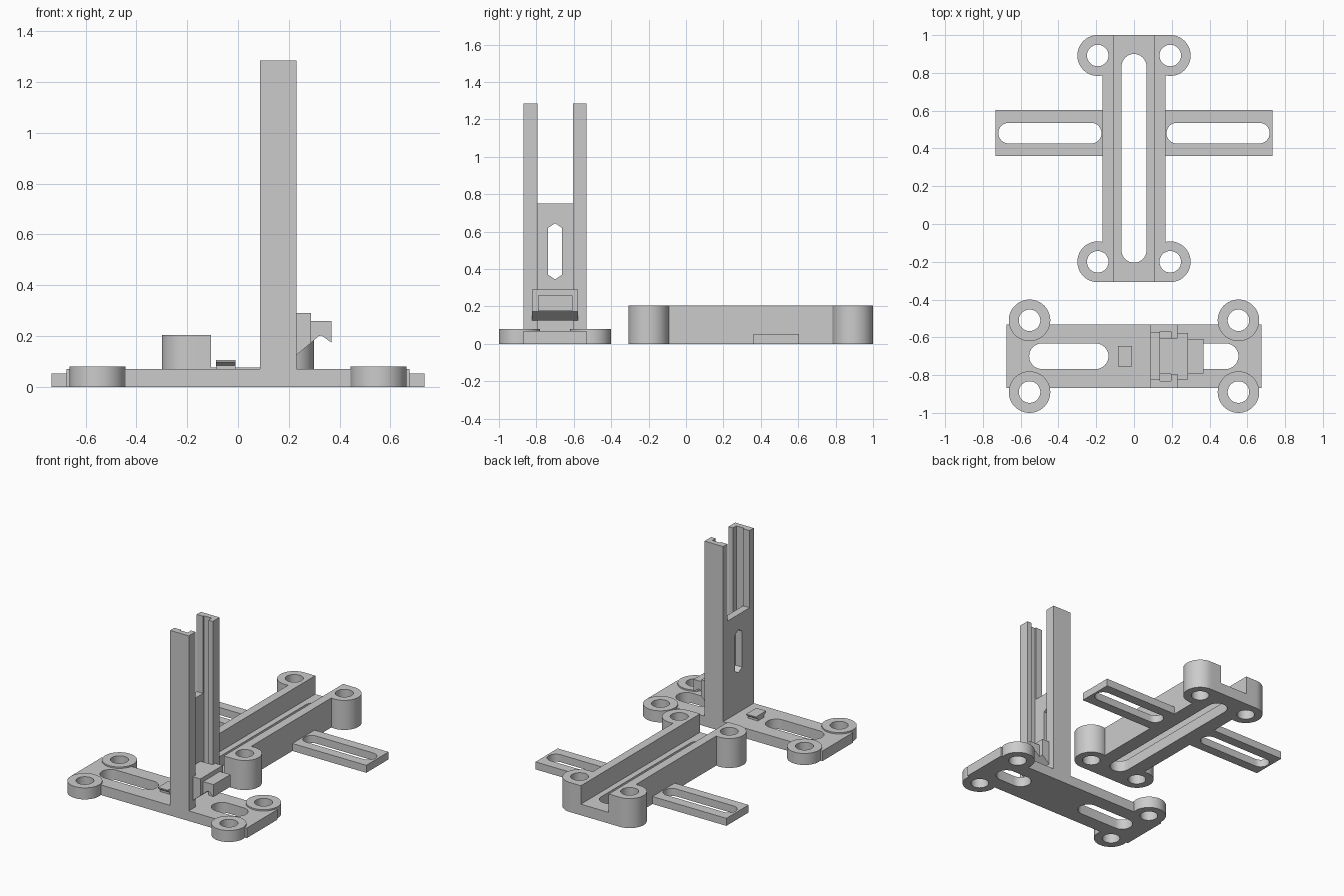
import bpy, bmesh, math
from mathutils import Vector

if "Cube" in bpy.data.objects:
    bpy.data.objects.remove(bpy.data.objects["Cube"])

grey = bpy.data.materials.new("plain_grey")
grey.diffuse_color = (0.6, 0.6, 0.6, 1)
grey.use_nodes = True
grey.node_tree.nodes["Principled BSDF"].inputs["Base Color"].default_value = grey.diffuse_color


def prism(name, pts, a, b, axis="z"):
    """Extrude a closed 2D outline along an axis: z uses (x,y), y uses (x,z), x uses (y,z)."""
    place = {"z": lambda p, h: (p[0], p[1], h),
             "y": lambda p, h: (p[0], h, p[1]),
             "x": lambda p, h: (h, p[0], p[1])}[axis]
    bm = bmesh.new()
    low = [bm.verts.new(place(p, a)) for p in pts]
    high = [bm.verts.new(place(p, b)) for p in pts]
    bm.faces.new(low)
    bm.faces.new(high)
    for i in range(len(pts)):
        j = (i + 1) % len(pts)
        bm.faces.new((low[i], low[j], high[j], high[i]))
    bmesh.ops.recalc_face_normals(bm, faces=bm.faces)
    mesh = bpy.data.meshes.new(name)
    bm.to_mesh(mesh)
    bm.free()
    mesh.materials.append(grey)
    ob = bpy.data.objects.new(name, mesh)
    bpy.context.collection.objects.link(ob)
    return ob


def rect(x0, x1, y0, y1):
    return [(x0, y0), (x1, y0), (x1, y1), (x0, y1)]


def circle(cx, cy, r, n=48):
    return [(cx + r * math.cos(2 * math.pi * i / n), cy + r * math.sin(2 * math.pi * i / n))
            for i in range(n)]


def capsule(x0, x1, y0, y1, n=16):
    """Slot outline with round ends on the longer direction."""
    r = min(x1 - x0, y1 - y0) / 2
    tall = (y1 - y0) > (x1 - x0)
    pts = []
    for cx, cy, start in ((x1 - r, y1 - r, 0 if tall else -90), (x0 + r, y0 + r, 180 if tall else 90)):
        for i in range(n + 1):
            t = math.radians(start + 180 * i / n)
            pts.append((cx + r * math.cos(t), cy + r * math.sin(t)))
    return pts


def combine(ob, other, op):
    m = ob.modifiers.new("bool", "BOOLEAN")
    m.operation, m.solver, m.object = op, "EXACT", other
    bpy.context.view_layer.objects.active = ob
    bpy.ops.object.modifier_apply(modifier=m.name)
    bpy.data.objects.remove(other)


def cut(ob, pts, a, b, axis="z"):
    combine(ob, prism("cutter", pts, a, b, axis), "DIFFERENCE")


def add(ob, pts, a, b, axis="z"):
    combine(ob, prism("addition", pts, a, b, axis), "UNION")


def smooth(ob):
    bpy.ops.object.select_all(action="DESELECT")
    ob.select_set(True)
    bpy.context.view_layer.objects.active = ob
    bpy.ops.object.shade_smooth_by_angle(angle=math.radians(30))


def lug(cx, cy, r, out):
    """Half-round lug outline with one square inner corner towards the end of the rail."""
    s = 1 if cx > 0 else -1
    pts = []
    for i in range(37):
        t = math.radians(90 - 270 * i / 36)
        pts.append((cx + s * r * math.cos(t), cy + out * r * math.sin(t)))
    return pts + [(cx - s * r, cy + out * r)]


# Channel rail: solid bar with four lugs, then trough, long slot and bolt holes
rail = prism("channel_rail", rect(-0.166, 0.166, -0.308, 1.0), 0, 0.205)
lugs = [(sx * 0.192, y, out) for sx in (-1, 1) for y, out in ((0.892, 1), (-0.2, -1))]
for x, y, out in lugs:
    add(rail, lug(x, y, 0.108, out), 0, 0.205)
cut(rail, rect(-0.107, 0.107, -0.5, 1.2), 0.077, 0.4)
cut(rail, capsule(-0.066, 0.066, -0.205, 0.9), -0.1, 0.3)
for x, y, out in lugs:
    cut(rail, circle(x, y, 0.057), -0.1, 0.4)
smooth(rail)

# Slotted side arms
for side, s in (("left", -1), ("right", 1)):
    xs = sorted((s * 0.164, s * 0.733))
    arm = prism(side + "_arm", rect(*xs, 0.36, 0.604), 0, 0.052)
    cut(arm, capsule(*sorted((s * 0.172, s * 0.718)), 0.426, 0.536), -0.1, 0.2)
    smooth(arm)

# Base plate with raised round lugs
CY = -0.70
base = prism("base_plate", rect(-0.675, 0.675, CY - 0.168, CY + 0.168), 0, 0.07)
holes = [(sx * 0.553, CY + sy * 0.19) for sx in (-1, 1) for sy in (-1, 1)]
for x, y in holes:
    add(base, circle(x, y, 0.11), 0, 0.08)
for x, y in holes:
    cut(base, circle(x, y, 0.057), -0.1, 0.2)
for x0, x1 in ((-0.555, -0.135), (0.3, 0.553)):
    cut(base, capsule(x0, x1, CY - 0.068, CY + 0.068), -0.1, 0.2)
smooth(base)

# Tower posts: grooved profile, mirrored about the tower centre
profile = [(0.087, 0.168), (0.23, 0.168), (0.23, 0.095), (0.196, 0.095),
           (0.196, 0.132), (0.137, 0.132), (0.137, 0.122), (0.087, 0.122)]
for side, s in (("front", -1), ("back", 1)):
    prism(side + "_post", [(x, CY + s * y) for x, y in profile], 0.07, 1.285)

# Web between the posts, with a pointed slot
web = prism("tower_web", rect(CY - 0.122, CY + 0.122, 0.07, 0.75), 0.087, 0.137, "x")
cut(web, [(CY, 0.345), (CY + 0.038, 0.37), (CY + 0.038, 0.62),
          (CY, 0.645), (CY - 0.038, 0.62), (CY - 0.038, 0.37)], 0, 0.3, "x")

# Latch hook on the tower face
prism("latch_stem", rect(0.137, 0.23, 0.125, 0.29), CY - 0.095, CY + 0.095, "y")
prism("latch_block", [(0.23, 0.125), (0.287, 0.173), (0.287, 0.29), (0.23, 0.29)],
      CY - 0.123, CY + 0.123, "y")
prism("latch_hook", [(0.287, 0.173), (0.318, 0.2), (0.328, 0.203), (0.367, 0.175),
                     (0.367, 0.26), (0.287, 0.26)], CY - 0.092, CY + 0.092, "y")

# Small flared button on the plate
half = [(0.035, 0.07), (0.035, 0.084), (0.055, 0.098), (0.055, 0.106)]
prism("button", [(CY + y, z) for y, z in half] + [(CY - y, z) for y, z in reversed(half)],
      -0.086, -0.01, "x")
